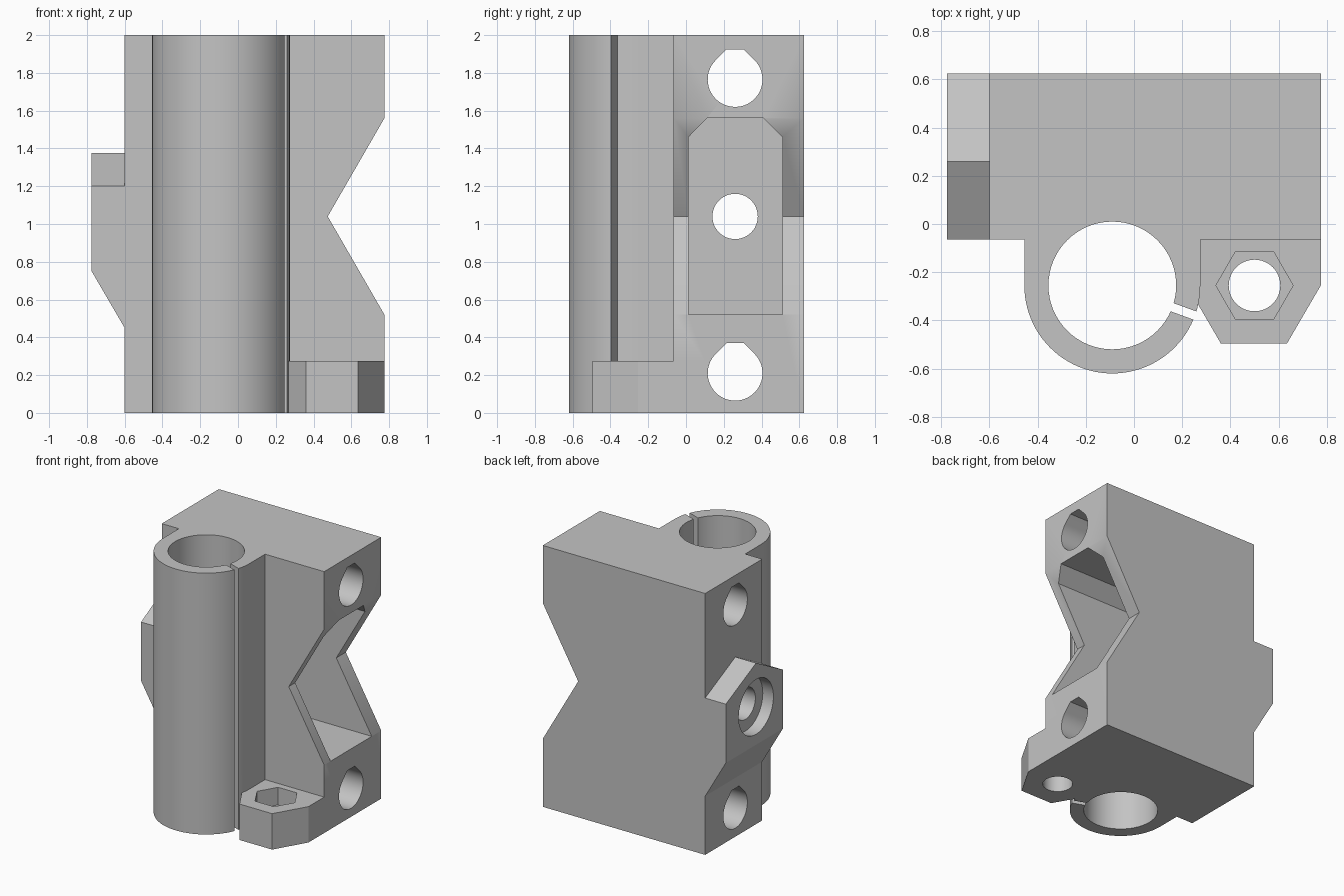
import bpy, bmesh
from math import cos, sin, radians, pi
from mathutils import Vector

cube = bpy.data.objects.get("Cube")
if cube:
    bpy.data.objects.remove(cube)

grey = bpy.data.materials.new("light grey")
grey.use_nodes = True
grey.diffuse_color = (0.55, 0.55, 0.55, 1)
grey.node_tree.nodes["Principled BSDF"].inputs["Base Color"].default_value = (0.55, 0.55, 0.55, 1)

AXES = {
    "x": lambda a, b, h: Vector((h, a, b)),
    "y": lambda a, b, h: Vector((a, h, b)),
    "z": lambda a, b, h: Vector((a, b, h)),
}


def prism(name, points, axis, low, high):
    """Extrude a 2D outline along an axis."""
    place = AXES[axis]
    bm = bmesh.new()
    face = bm.faces.new([bm.verts.new(place(a, b, low)) for a, b in points])
    result = bmesh.ops.extrude_face_region(bm, geom=[face])
    moved = [v for v in result["geom"] if isinstance(v, bmesh.types.BMVert)]
    bmesh.ops.translate(bm, verts=moved, vec=place(0, 0, high - low))
    bmesh.ops.recalc_face_normals(bm, faces=bm.faces)
    mesh = bpy.data.meshes.new(name)
    bm.to_mesh(mesh)
    bm.free()
    mesh.materials.append(grey)
    obj = bpy.data.objects.new(name, mesh)
    bpy.context.collection.objects.link(obj)
    return obj


def arc(cx, cy, r, start, end, steps):
    """Points on an arc, angles in degrees, both ends included."""
    angles = [radians(start + (end - start) * i / steps) for i in range(steps + 1)]
    return [(cx + r * cos(t), cy + r * sin(t)) for t in angles]


def circle(cx, cy, r, sides=64):
    return arc(cx, cy, r, 0, 360, sides)[:-1]


# Shared dimensions
BX, BY = -0.09, -0.255          # bearing axis
LEFT, RIGHT = -0.6, 0.775       # block ends
FRONT, BACK = -0.065, 0.625     # block faces
ROD_Y, MID_Z = 0.26, 1.04       # rod line and middle height
NUT_X = 0.5                     # foot hole

# Block with the round bearing holder, one outline
outline = [(RIGHT, BACK), (LEFT, BACK), (LEFT, FRONT), (BX - 0.365, FRONT)]
outline += arc(BX, BY, 0.365, 180, 360, 48)
outline += [(BX + 0.365, FRONT), (RIGHT, FRONT)]
bracket = prism("carriage_bracket", outline, "z", 0, 2)

# Foot with a half hexagon front
foot = prism("foot", [(0.24, 0.1), (0.22, BY), (0.36, -0.495), (0.635, -0.495),
                      (RIGHT, BY), (RIGHT, 0.1)], "z", 0, 0.275)

# Side lug with a gabled top and sloping underside
lug = prism("side_lug", [(FRONT, 0.75), (BACK, 0.75), (BACK, 1.2),
                         (ROD_Y, 1.375), (FRONT, 1.2)], "x", -0.775, -0.55)
for v in lug.data.vertices:
    if v.co.x > LEFT and v.co.z < 1:
        v.co.z = 0.364

# Cutters
cutters = [
    prism("bearing_bore", circle(BX, BY, 0.265), "z", -0.1, 2.1),
    prism("side_notch", [(0.475, MID_Z), (0.875, MID_Z - 0.693), (0.875, MID_Z + 0.693)],
          "y", FRONT - 0.1, BACK + 0.1),
    prism("belt_pocket", [(0.013, 0.52), (0.51, 0.52), (0.51, 1.46), (0.41, 1.56),
                          (0.11, 1.56), (0.013, 1.46)], "x", -0.42, 0.9),
    prism("screw_hole", circle(ROD_Y, MID_Z, 0.12, 48), "x", -0.9, 0),
    prism("screw_recess", circle(ROD_Y, MID_Z, 0.21, 48), "x", -0.9, -0.685),
    prism("foot_hole", circle(NUT_X, BY, 0.107, 48), "z", -0.1, 0.4),
    prism("nut_trap", circle(NUT_X, BY, 0.16, 6), "z", 0.14, 0.4),
]

# Rod holes with a flattened teardrop top
for name, z in (("lower_rod_hole", 0.21), ("upper_rod_hole", 1.765)):
    tear = arc(ROD_Y, z, 0.145, 135, 405, 40) + [(ROD_Y + 0.045, z + 0.16), (ROD_Y - 0.045, z + 0.16)]
    cutters.append(prism(name, tear, "x", -0.9, 0.9))

# Clamp slit through the bearing wall
along = Vector((cos(radians(-20)), sin(radians(-20))))
across = Vector((-along.y, along.x)) * 0.018
centre = Vector((BX, BY))
slit = [centre + along * r + across * s for r, s in ((0.24, -1), (0.38, -1), (0.38, 1), (0.24, 1))]
cutters.append(prism("clamp_slit", [tuple(p) for p in slit], "z", -0.1, 2.1))

# Combine everything into one solid
helpers = [(foot, "UNION"), (lug, "UNION")] + [(c, "DIFFERENCE") for c in cutters]
for helper, operation in helpers:
    helper.hide_render = True
    mod = bracket.modifiers.new(helper.name, "BOOLEAN")
    mod.operation = operation
    mod.solver = "EXACT"
    mod.object = helper

graph = bpy.context.evaluated_depsgraph_get()
solid = bpy.data.meshes.new_from_object(bracket.evaluated_get(graph))
bracket.modifiers.clear()
bracket.data = solid
for helper, _ in helpers:
    bpy.data.objects.remove(helper)

# Smooth the round walls, keep the edges sharp
for obj in bpy.context.selected_objects:
    obj.select_set(False)
bracket.select_set(True)
bpy.context.view_layer.objects.active = bracket
bpy.ops.object.shade_smooth_by_angle(angle=radians(30))
